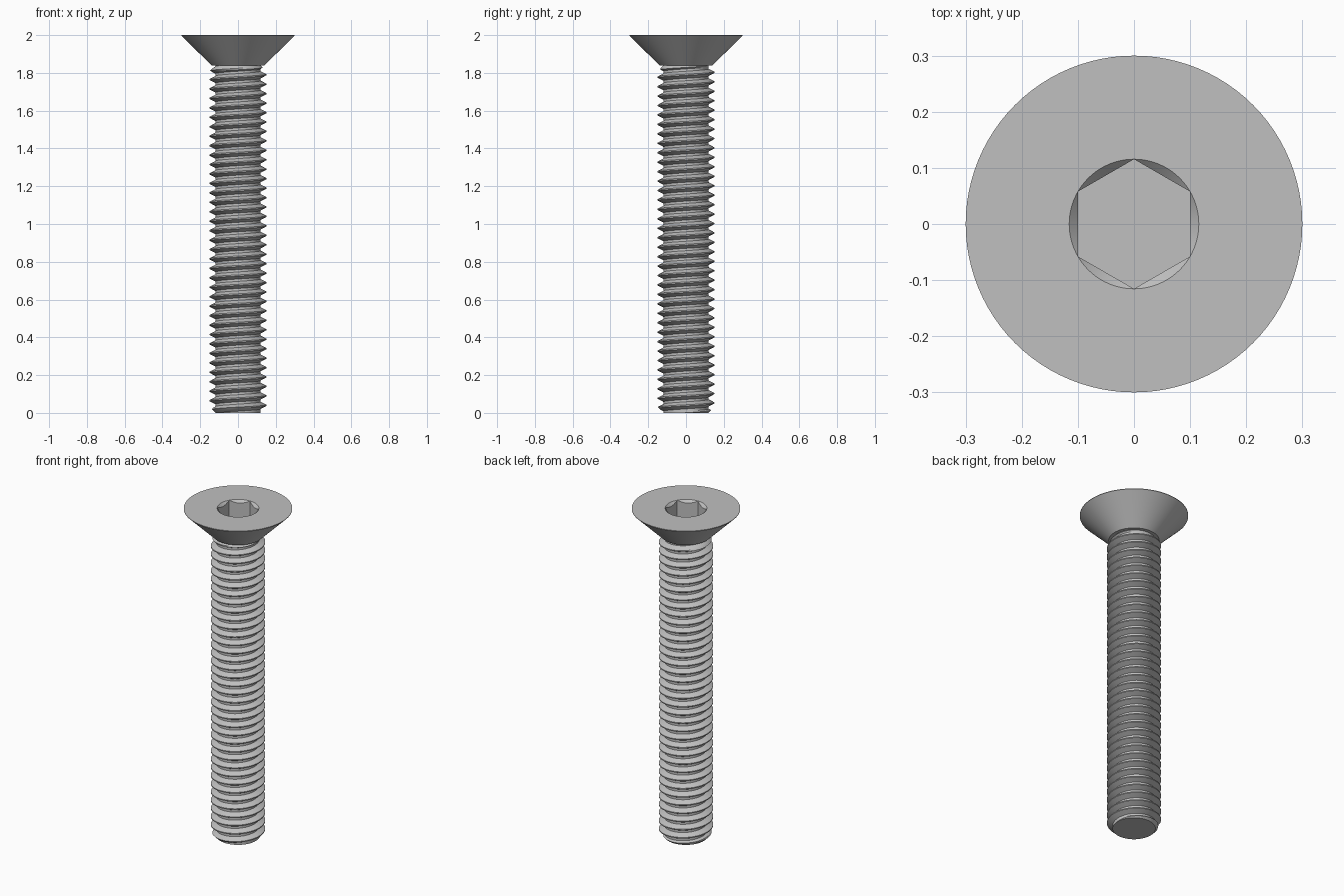
import bpy, bmesh
from math import sin, cos, pi, radians

SEG = 96
LENGTH, HEAD_BASE = 2.0, 1.84
HEAD_R, THREAD_R, ROOT_R = 0.3, 0.15, 0.119
PITCH, START = 0.05, 0.04
HEX_FLAT, SOCKET_DEPTH, SOCKET_SLOPE = 0.1, 0.12, 1.0
SOCKET_R = HEX_FLAT / cos(pi / 6)

cube = bpy.data.objects.get("Cube")
if cube:
    bpy.data.objects.remove(cube, do_unlink=True)

steel = bpy.data.materials.new("grey_steel")
steel.use_nodes = True
steel.diffuse_color = (0.53, 0.53, 0.53, 1)
steel.node_tree.nodes["Principled BSDF"].inputs["Base Color"].default_value = steel.diffuse_color


def polar(r, a, z):
    return (r * cos(a), r * sin(a), z)


def loft(name, rows, cap_ends):
    """Skin a list of point rows, weld the seam and optionally cap the ends."""
    bm = bmesh.new()
    grid = [[bm.verts.new(p) for p in row] for row in rows]
    for low, high in zip(grid, grid[1:]):
        for i in range(SEG):
            bm.faces.new((low[i], low[i + 1], high[i + 1], high[i]))
    bmesh.ops.remove_doubles(bm, verts=bm.verts, dist=1e-5)
    bmesh.ops.dissolve_degenerate(bm, edges=bm.edges, dist=1e-5)
    if cap_ends:
        bmesh.ops.holes_fill(bm, edges=[e for e in bm.edges if e.is_boundary], sides=0)
    bmesh.ops.recalc_face_normals(bm, faces=bm.faces)
    mesh = bpy.data.meshes.new(name)
    bm.to_mesh(mesh)
    bm.free()
    mesh.materials.append(steel)
    obj = bpy.data.objects.new(name, mesh)
    bpy.context.collection.objects.link(obj)
    bpy.ops.object.select_all(action="DESELECT")
    obj.select_set(True)
    bpy.context.view_layer.objects.active = obj
    bpy.ops.object.shade_smooth_by_angle(angle=radians(25))
    return obj


angles = [2 * pi * i / SEG for i in range(SEG + 1)]


def circle(r, z):
    return [polar(r, a, z) for a in angles]


def hex_radius(a):
    return HEX_FLAT / cos((a + pi / 6) % (pi / 3) - pi / 6)


# Countersunk head with a chamfered hexagonal socket
chamfer_edge = [polar(hex_radius(a), a, LENGTH - SOCKET_SLOPE * (SOCKET_R - hex_radius(a)))
                for a in angles]
socket_floor = [polar(hex_radius(a), a, LENGTH - SOCKET_DEPTH) for a in angles]
loft("countersunk_head",
     [circle(0.14, HEAD_BASE), circle(HEAD_R, LENGTH - 0.003), circle(HEAD_R, LENGTH),
      circle(SOCKET_R, LENGTH), chamfer_edge, socket_floor], True)


# Helical thread, tapered at the tip and under the head
def thread_point(turn, frac, a):
    z = START + PITCH * (turn + frac + a / (2 * pi))
    z = min(max(z, 0.0), HEAD_BASE)
    depth = min(max((abs(frac) - 0.0625) / 0.3125, 0), 1)
    r = THREAD_R - (THREAD_R - ROOT_R) * depth
    r = min(r, ROOT_R + z, ROOT_R + HEAD_BASE - z)
    return polar(r, a, z)


profile = (-0.375, -0.22, -0.0625, 0.0625, 0.22, 0.375)
turns = range(-3, int(HEAD_BASE / PITCH) + 2)
loft("threaded_shank",
     [[thread_point(t, f, a) for a in angles] for t in turns for f in profile], True)
